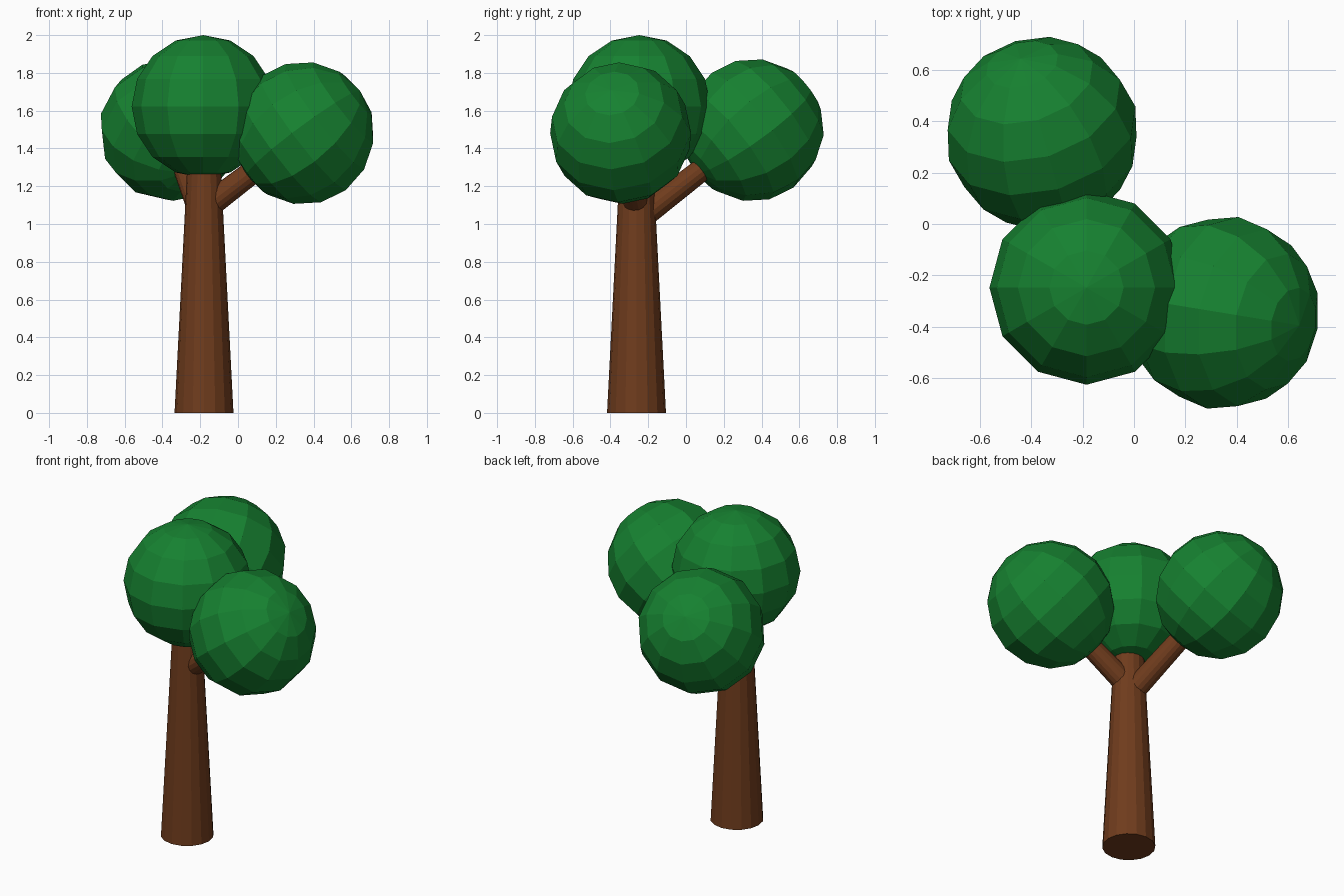
import bpy, math
from mathutils import Vector

if "Cube" in bpy.data.objects:
    bpy.data.objects.remove(bpy.data.objects["Cube"])


def paint(name, color):
    m = bpy.data.materials.new(name)
    m.diffuse_color = color
    m.use_nodes = True
    m.node_tree.nodes["Principled BSDF"].inputs["Base Color"].default_value = m.diffuse_color
    return m


bark = paint("bark", (0.16, 0.045, 0.012, 1))
leaf = paint("leaf", (0.008, 0.22, 0.03, 1))


def limb(name, a, b, r1, r2, sides):
    a, b = Vector(a), Vector(b)
    d = b - a
    bpy.ops.mesh.primitive_cone_add(vertices=sides, radius1=r1, radius2=r2, depth=d.length,
                                    location=(a + b) / 2, rotation=d.to_track_quat('Z', 'Y').to_euler())
    o = bpy.context.object
    o.name = name
    o.data.materials.append(bark)


def crown(name, center, axis):
    bpy.ops.mesh.primitive_uv_sphere_add(segments=12, ring_count=8, radius=0.378, location=center,
                                         rotation=Vector(axis).to_track_quat('Z', 'Y').to_euler())
    o = bpy.context.object
    o.name = name
    o.data.materials.append(leaf)


# Trunk and the crown sitting on it
limb("trunk", (-0.18, -0.262, 0), (-0.18, -0.262, 1.32), 0.156, 0.088, 16)
bpy.context.object.rotation_euler = (0, 0, 0)
crown("middle_crown", (-0.185, -0.248, 1.622), (0, 0, 1))
bpy.context.object.rotation_euler = (0, 0, 0)

# Side branches, each carrying a crown tilted along the branch
for side, start, end in (("right", (-0.18, -0.26, 1.08), (0.346, -0.346, 1.481)),
                         ("back", (-0.18, -0.26, 1.02), (-0.358, 0.353, 1.497))):
    d = Vector(end) - Vector(start)
    tip = Vector(start) + d * 0.65
    limb(side + "_branch", start, tip, 0.068, 0.06, 16)
    crown(side + "_crown", end, d)
